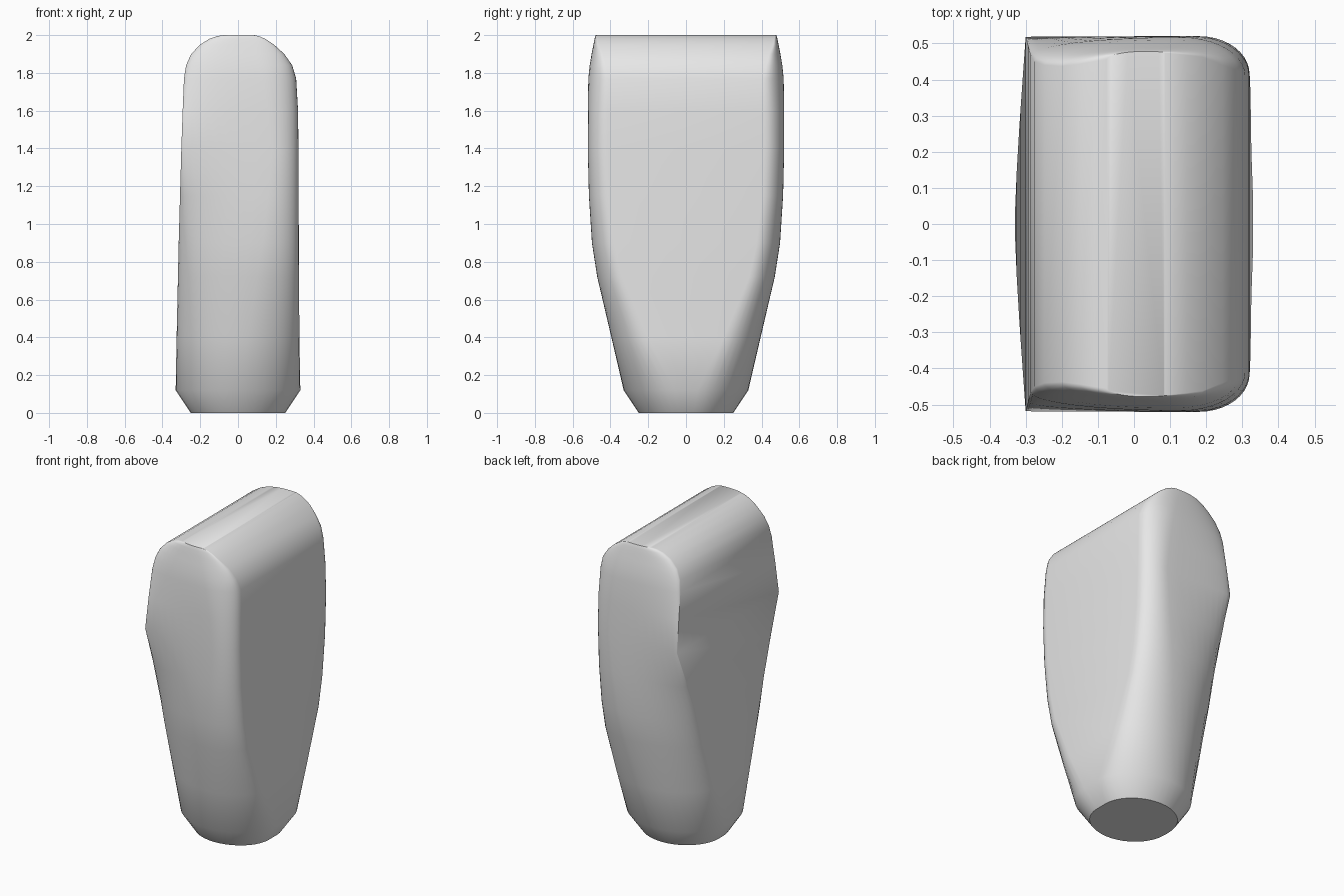
import bpy, bmesh, math

cube = bpy.data.objects.get("Cube")
if cube:
    bpy.data.objects.remove(cube, do_unlink=True)

# Single grey material
grey = bpy.data.materials.new("light_grey")
grey.use_nodes = True
grey.diffuse_color = (0.8, 0.8, 0.8, 1)
grey.node_tree.nodes["Principled BSDF"].inputs["Base Color"].default_value = (0.8, 0.8, 0.8, 1)

# Cross-sections: z, x left, x right, x of widest point,
# half width of left flat, greatest half width, half width of right flat
SECTIONS = [
    (0.00, -0.25, 0.25, 0.00, 0.02, 0.25, 0.04),
    (0.12, -0.33, 0.33, 0.00, 0.02, 0.33, 0.06),
    (0.40, -0.325, 0.325, 0.05, 0.14, 0.395, 0.20),
    (0.72, -0.318, 0.323, 0.10, 0.26, 0.47, 0.335),
    (0.90, -0.314, 0.322, 0.13, 0.32, 0.498, 0.375),
    (1.15, -0.307, 0.321, 0.16, 0.42, 0.514, 0.405),
    (1.40, -0.30, 0.32, 0.18, 0.518, 0.52, 0.415),
    (1.60, -0.293, 0.318, 0.16, 0.492, 0.52, 0.415),
    (1.77, -0.286, 0.308, 0.13, 0.465, 0.517, 0.41),
    (1.84, -0.275, 0.287, 0.11, 0.45, 0.51, 0.425),
    (1.90, -0.248, 0.245, 0.09, 0.44, 0.50, 0.44),
    (1.95, -0.20, 0.19, 0.07, 0.437, 0.49, 0.462),
    (1.98, -0.152, 0.145, 0.05, 0.443, 0.484, 0.468),
    (1.995, -0.11, 0.11, 0.04, 0.45, 0.48, 0.472),
    (2.00, -0.075, 0.085, 0.03, 0.455, 0.478, 0.474),
]
STEPS = 10


def outline(z, xl, xr, xm, yl, w, yr):
    """Closed outline: two elliptical quarters per side, mirrored in y."""
    half = []
    for i in range(STEPS + 1):
        t = math.pi / 2 * (1 - i / STEPS)
        half.append((xm + (xl - xm) * math.sin(t), yl + (w - yl) * math.cos(t), z))
    for i in range(1, STEPS + 1):
        t = math.pi / 2 * i / STEPS
        half.append((xm + (xr - xm) * math.sin(t), yr + (w - yr) * math.cos(t), z))
    return half + [(x, -y, z) for x, y, z in reversed(half)]


# Lofted body with flat caps
bm = bmesh.new()
rings = [[bm.verts.new(p) for p in outline(*s)] for s in SECTIONS]
for low, high in zip(rings, rings[1:]):
    for i in range(len(low)):
        j = (i + 1) % len(low)
        bm.faces.new((low[i], low[j], high[j], high[i]))
bm.faces.new(rings[0])
bm.faces.new(rings[-1])
bmesh.ops.recalc_face_normals(bm, faces=bm.faces)

mesh = bpy.data.meshes.new("tapered_body")
bm.to_mesh(mesh)
bm.free()
mesh.materials.append(grey)
body = bpy.data.objects.new("tapered_body", mesh)
bpy.context.collection.objects.link(body)

# Smooth skin with crisp rims
bpy.ops.object.select_all(action="DESELECT")
body.select_set(True)
bpy.context.view_layer.objects.active = body
bpy.ops.object.shade_smooth_by_angle(angle=math.radians(40))
